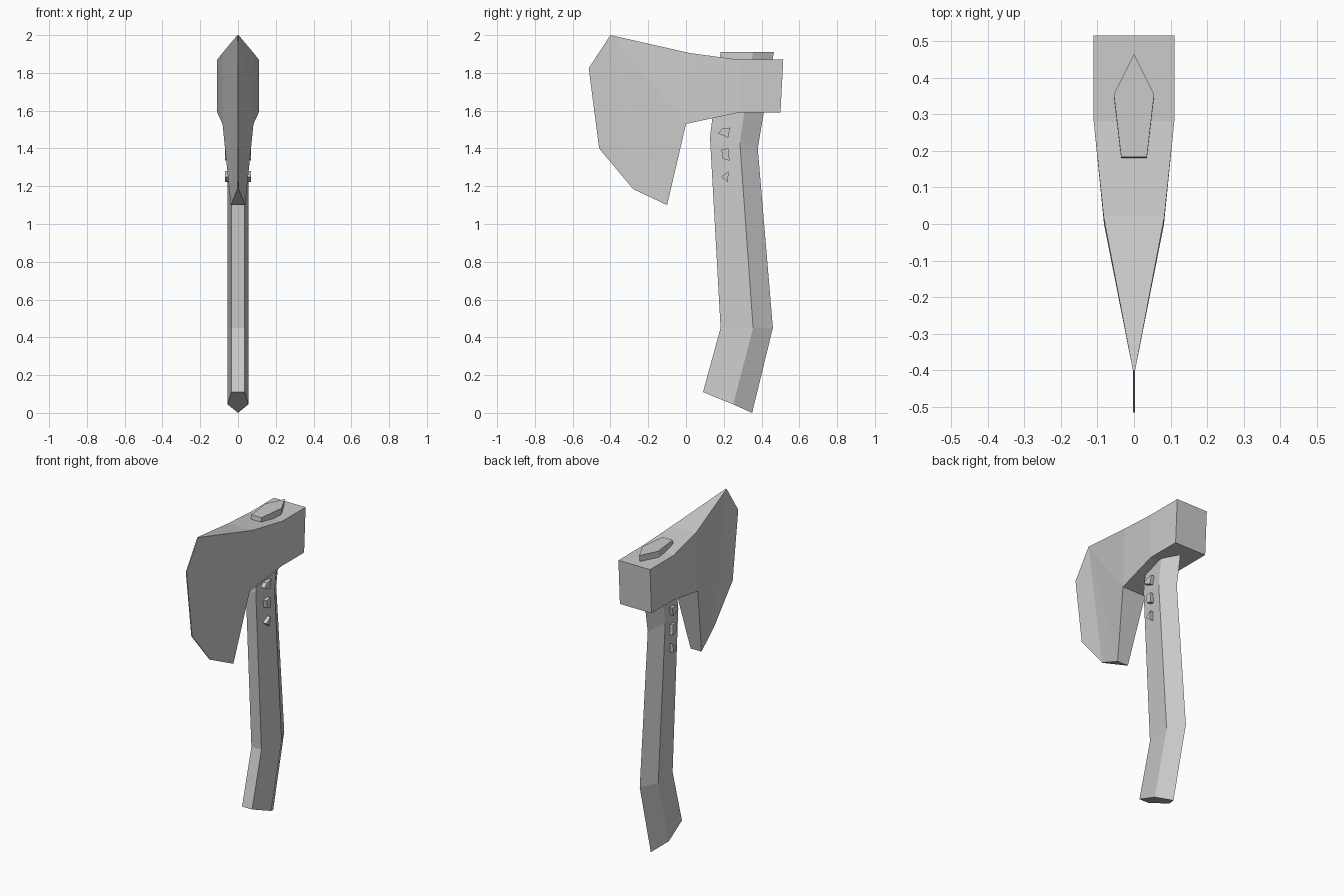
import bpy, bmesh

if "Cube" in bpy.data.objects:
    bpy.data.objects.remove(bpy.data.objects["Cube"])


def make_object(name, bm):
    bmesh.ops.recalc_face_normals(bm, faces=bm.faces)
    mesh = bpy.data.meshes.new(name)
    bm.to_mesh(mesh)
    bm.free()
    obj = bpy.data.objects.new(name, mesh)
    bpy.context.collection.objects.link(obj)
    return obj


def loft(name, rings):
    """Join equal-sized rings of points into a capped solid."""
    bm = bmesh.new()
    loops = [[bm.verts.new(p) for p in ring] for ring in rings]
    n = len(loops[0])
    for a, b in zip(loops, loops[1:]):
        for i in range(n):
            j = (i + 1) % n
            bm.faces.new((a[i], a[j], b[j], b[i]))
    bm.faces.new(loops[0])
    bm.faces.new(loops[-1])
    return make_object(name, bm)


# Axe head: side outline (half width, y, z), mirrored across x = 0
EDGE = 0.003
outline = [
    (0.11, 0.515, 1.87), (0.11, 0.28, 1.87), (0.083, 0.02, 1.905),
    (EDGE, -0.40, 2.0), (EDGE, -0.515, 1.825), (EDGE, -0.46, 1.40),
    (EDGE, -0.28, 1.185), (0.038, -0.10, 1.10), (0.082, 0.0, 1.53),
    (0.11, 0.28, 1.59), (0.11, 0.50, 1.59),
]
# Side panels: poll, cheek, blade body, thin cutting edge
panels = [(0, 1, 9, 10), (1, 2, 8, 9), (2, 3, 8), (3, 7, 8), (3, 6, 7), (3, 4, 5, 6)]
bm = bmesh.new()
sides = [[bm.verts.new((s * w, y, z)) for w, y, z in outline] for s in (1, -1)]
for side in sides:
    for panel in panels:
        bm.faces.new([side[i] for i in panel])
right, left = sides
for i in range(len(outline)):
    j = (i + 1) % len(outline)
    bm.faces.new((right[i], right[j], left[j], left[i]))
make_object("axe_head", bm)

# Handle: five-sided section; each ring gives front, middle and back as (y, z)
rings = [
    ((0.09, 0.11), (0.25, 0.045), (0.35, 0.0)),
    ((0.183, 0.45), (0.355, 0.45), (0.46, 0.45)),
    ((0.127, 1.46), (0.285, 1.43), (0.38, 1.40)),
    ((0.183, 1.91), (0.355, 1.91), (0.465, 1.91)),
]
loft("handle", [
    [(-0.035, *f), (0.035, *f), (0.055, *m), (0, *b), (-0.055, *m)]
    for f, m, b in rings
])

# Studs on both sides of the handle
stud_shapes = [
    [(0.17, 1.48), (0.19, 1.505), (0.235, 1.51), (0.223, 1.457)],
    [(0.187, 1.395), (0.225, 1.40), (0.23, 1.335), (0.195, 1.345)],
    [(0.187, 1.25), (0.226, 1.28), (0.221, 1.222)],
]
for k, shape in enumerate(stud_shapes, 1):
    for label, s in (("right", 1), ("left", -1)):
        loft(f"stud_{label}_{k}", [[(s * x, y, z) for y, z in shape] for x in (0.035, 0.068)])
